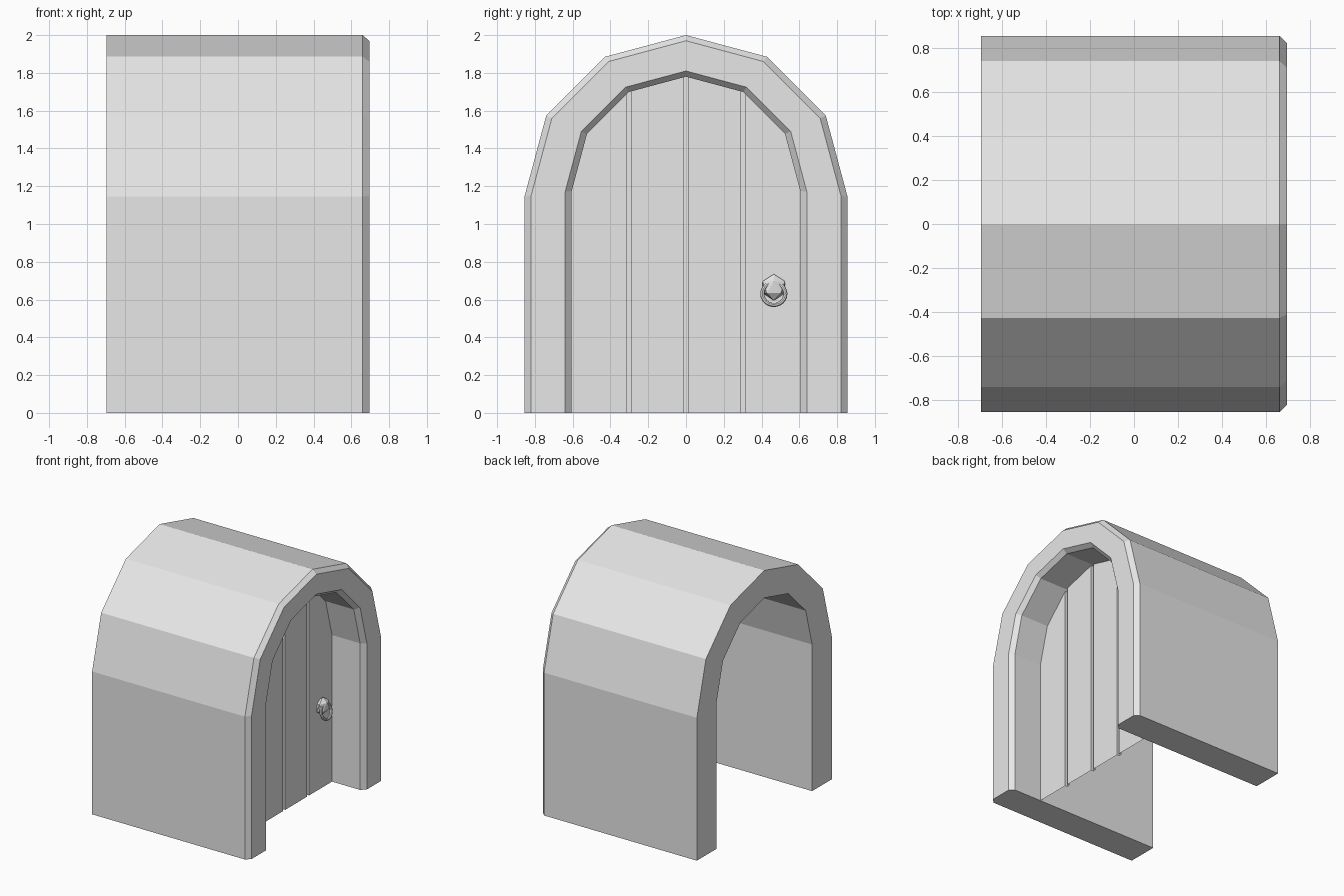
import bpy, bmesh, math
from mathutils import Matrix

cube = bpy.data.objects.get("Cube")
if cube:
    bpy.data.objects.remove(cube, do_unlink=True)

grey = bpy.data.materials.new("plain grey")
grey.use_nodes = True
COLOUR = (0.8, 0.8, 0.8, 1)
grey.diffuse_color = COLOUR
grey.node_tree.nodes["Principled BSDF"].inputs["Base Color"].default_value = COLOUR


def add_object(name, bm):
    mesh = bpy.data.meshes.new(name)
    bm.to_mesh(mesh)
    bm.free()
    mesh.materials.append(grey)
    obj = bpy.data.objects.new(name, mesh)
    bpy.context.collection.objects.link(obj)
    return obj


def arch_points(radius, spring):
    """Arch outline (y, z): straight legs and a six-sided half circle."""
    arc = [(radius * math.cos(i * math.pi / 6), spring + radius * math.sin(i * math.pi / 6))
           for i in range(7)]
    return [(radius, 0)] + arc + [(-radius, 0)]


# Vaulted tunnel: arch outlines lofted round the wall section, chamfered at the door end
INNER, INNER_SPRING = 0.605, 1.175
sections = [(-0.695, 0.855, 1.145), (0.66, 0.855, 1.145), (0.695, 0.82, 1.15),
            (0.695, 0.64, 1.17), (0.66, INNER, INNER_SPRING), (-0.695, INNER, INNER_SPRING)]
bm = bmesh.new()
rings = [[bm.verts.new((x, y, z)) for y, z in arch_points(r, s)] for x, r, s in sections]
for a, b in zip(rings, rings[1:] + rings[:1]):
    for i in range(len(a) - 1):
        bm.faces.new((a[i], a[i + 1], b[i + 1], b[i]))
for end in (0, -1):
    bm.faces.new([ring[end] for ring in rings])
bmesh.ops.recalc_face_normals(bm, faces=bm.faces)
add_object("arched_tunnel", bm)

# Plank door: a grooved sheet whose top follows the arch
DOOR_X, GROOVE, DEPTH = 0.41, 0.0125, 0.022
arc = arch_points(INNER, INNER_SPRING)[1:-1]


def door_top(y):
    for (y0, z0), (y1, z1) in zip(arc, arc[1:]):
        if y1 - 1e-6 <= y <= y0 + 1e-6:
            return z0 + (z1 - z0) * (y - y0) / (y1 - y0)


columns = [(-INNER, DOOR_X), (arc[5][0], DOOR_X)]
for centre in (arc[4][0], 0, arc[2][0]):
    left, right = centre - GROOVE, centre + GROOVE
    columns += [(left, DOOR_X), (left, DOOR_X - DEPTH), (centre, DOOR_X - DEPTH),
                (right, DOOR_X - DEPTH), (right, DOOR_X)]
columns += [(arc[1][0], DOOR_X), (INNER, DOOR_X)]
bm = bmesh.new()
pairs = [(bm.verts.new((x, y, 0)), bm.verts.new((x, y, door_top(y)))) for y, x in columns]
for (a, b), (c, d) in zip(pairs, pairs[1:]):
    bm.faces.new((a, c, d, b))
add_object("plank_door", bm)

# Faceted door knob
bm = bmesh.new()
bmesh.ops.create_icosphere(bm, subdivisions=1, radius=0.07)
bmesh.ops.scale(bm, vec=(0.6, 1, 1), verts=bm.verts)
bmesh.ops.translate(bm, vec=(DOOR_X + 0.015, 0.465, 0.665), verts=bm.verts)
add_object("door_knob", bm)

# Pull ring hanging from the knob, tilted out at the bottom
bpy.ops.mesh.primitive_torus_add(major_radius=0.061, minor_radius=0.011,
                                 major_segments=24, minor_segments=8)
ring = bpy.context.object
ring.name = "pull_ring"
ring.data.transform(Matrix.Translation((DOOR_X + 0.045, 0.465, 0.63))
                    @ Matrix.Rotation(math.radians(75), 4, "Y"))
ring.data.materials.append(grey)
bpy.ops.object.shade_smooth_by_angle()
